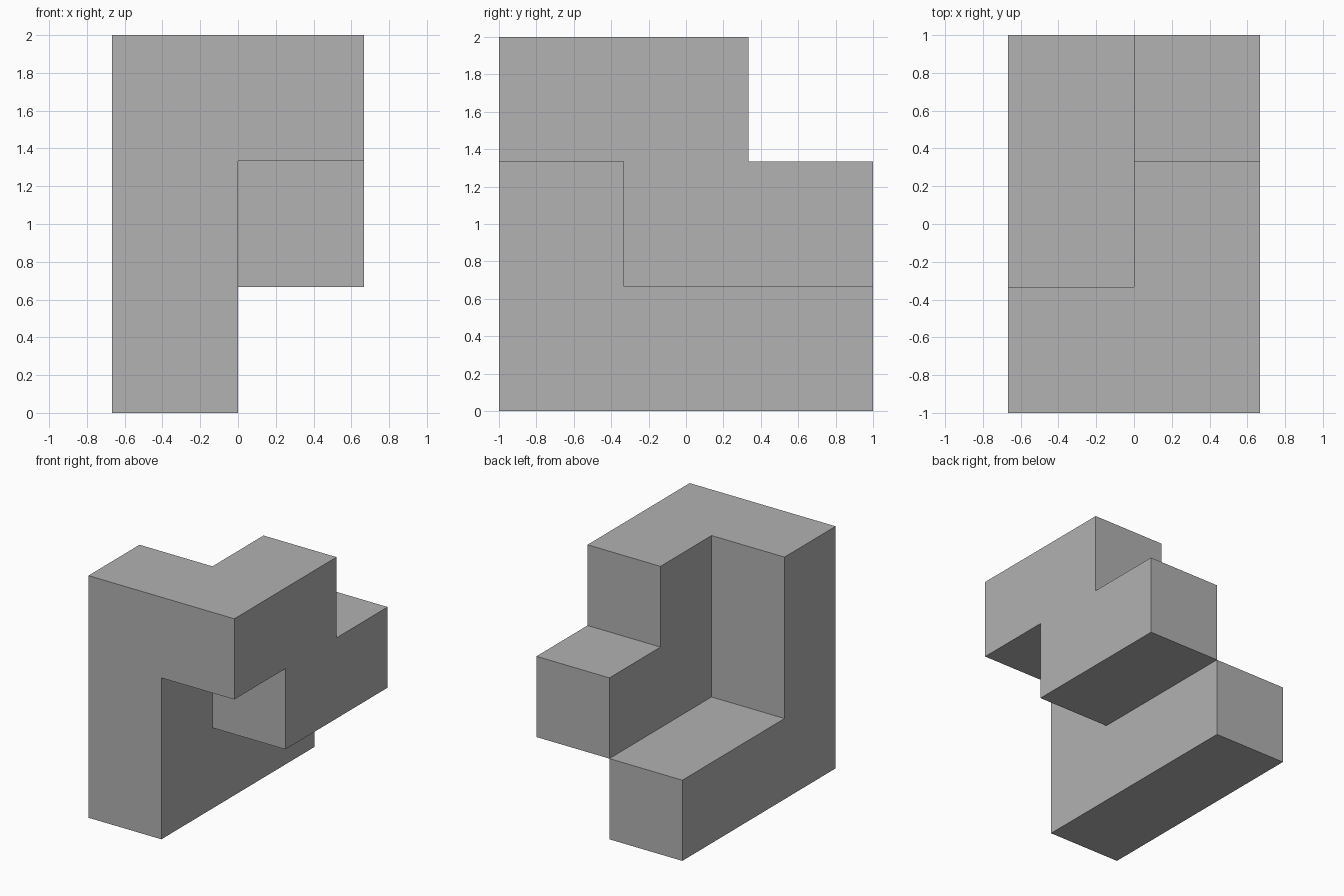
import bpy
import bmesh
from math import radians
from mathutils import Vector

UNIT = 2 / 3  # edge of one cube cell

cube = bpy.data.objects.get("Cube")
if cube:
    bpy.data.objects.remove(cube, do_unlink=True)


def block(x, ys, zs):
    """Cells in one x layer, spanning ranges in y and z."""
    return {(x, y, z) for y in ys for z in zs}


# Parts of the interlocking piece, in grid cells
cells = (block(0, range(3), [0])      # foot
         | block(0, [0], range(3))    # upright
         | block(1, range(2), [2])    # upper arm
         | block(1, range(1, 3), [1]))  # lower arm

# Keep only the outside faces of the joined cells
bm = bmesh.new()
verts = {}


def corner(point):
    if point not in verts:
        x, y, z = point
        verts[point] = bm.verts.new(Vector((x - 1, y - 1.5, z)) * UNIT)
    return verts[point]


for cell in sorted(cells):
    for axis in range(3):
        b, c = (axis + 1) % 3, (axis + 2) % 3
        for side in (0, 1):
            neighbour = list(cell)
            neighbour[axis] += 2 * side - 1
            if tuple(neighbour) in cells:
                continue
            loop = []
            for i, j in ((0, 0), (1, 0), (1, 1), (0, 1)):
                p = list(cell)
                p[axis] += side
                p[b] += i
                p[c] += j
                loop.append(corner(tuple(p)))
            bm.faces.new(loop if side else loop[::-1])

# Merge flat neighbouring faces
bmesh.ops.dissolve_limit(bm, angle_limit=radians(1), verts=bm.verts[:],
                         edges=bm.edges[:], delimit={'NORMAL'})
mesh = bpy.data.meshes.new("puzzle_piece")
bm.to_mesh(mesh)
bm.free()

# Plain grey finish
grey = bpy.data.materials.new("grey")
grey.use_nodes = True
colour = (0.445, 0.445, 0.445, 1)
grey.diffuse_color = colour
grey.node_tree.nodes["Principled BSDF"].inputs["Base Color"].default_value = colour
mesh.materials.append(grey)

piece = bpy.data.objects.new("puzzle_piece", mesh)
bpy.context.collection.objects.link(piece)
